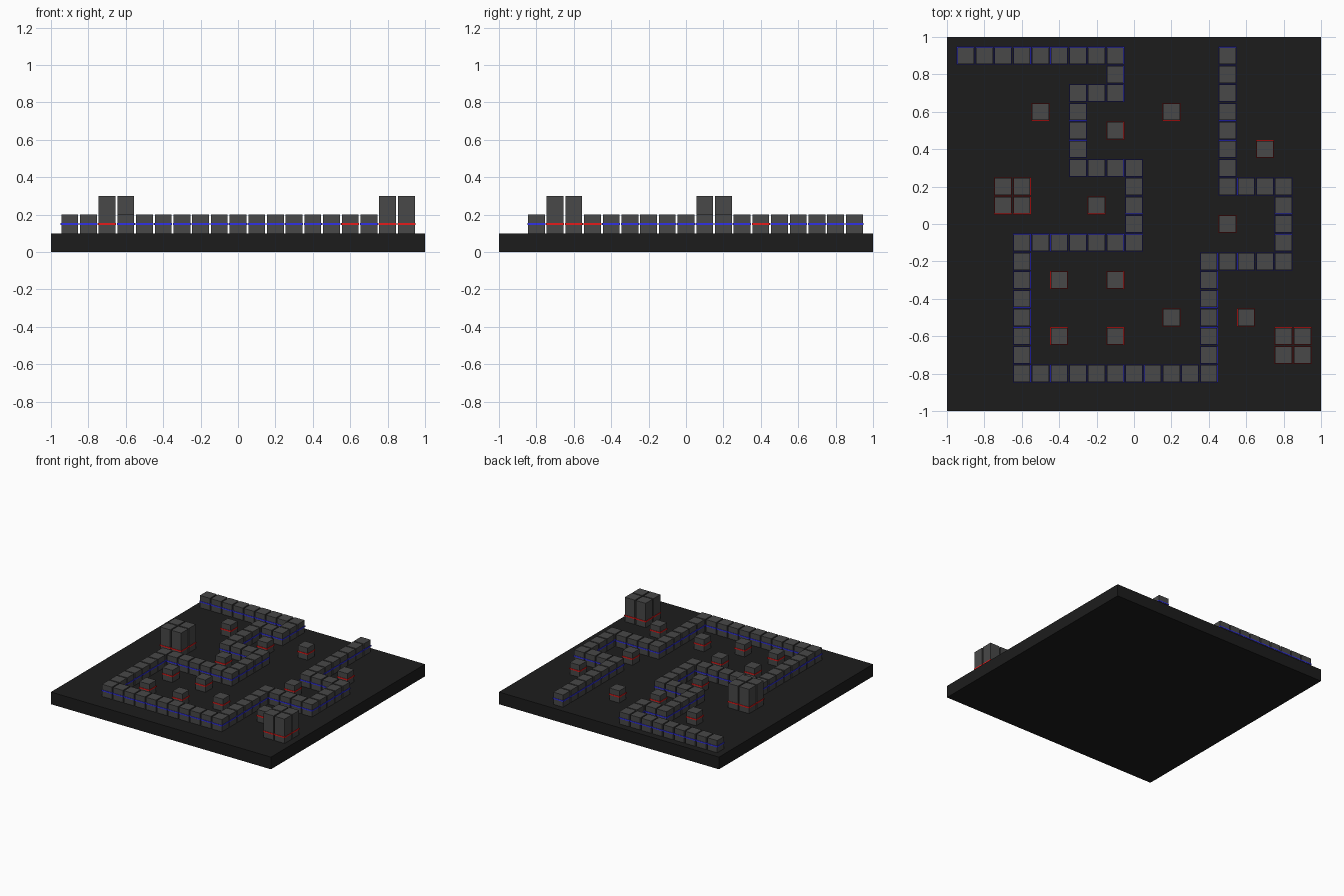
import bpy, bmesh
from mathutils import Matrix, Vector

if "Cube" in bpy.data.objects:
    bpy.data.objects.remove(bpy.data.objects["Cube"])


def material(name, rgb):
    m = bpy.data.materials.new(name)
    m.diffuse_color = (*rgb, 1)
    m.use_nodes = True
    m.node_tree.nodes["Principled BSDF"].inputs["Base Color"].default_value = m.diffuse_color
    return m


def boxes(name, centres, width, z0, z1, mat):
    """One object made of equal square boxes standing at the given (x, y) centres."""
    bm = bmesh.new()
    for x, y in centres:
        m = Matrix.Translation((x, y, (z0 + z1) / 2)) @ Matrix.Diagonal((width, width, z1 - z0, 1))
        bmesh.ops.create_cube(bm, size=1, matrix=m)
    mesh = bpy.data.meshes.new(name)
    bm.to_mesh(mesh)
    bm.free()
    mesh.materials.append(mat)
    obj = bpy.data.objects.new(name, mesh)
    bpy.context.collection.objects.link(obj)
    return obj


black = material("base_black", (0.012, 0.012, 0.012))
grey = material("block_grey", (0.065, 0.065, 0.065))
blue = material("path_blue", (0.03, 0.03, 0.8))
red = material("tower_red", (0.8, 0.01, 0.01))

PITCH, BLOCK, BAND = 0.1, 0.09, 0.096

# winding wall: corner cells, walked one cell at a time
corners = [(-9, 9), (-1, 9), (-1, 7), (-3, 7), (-3, 3), (0, 3), (0, -1), (-6, -1),
           (-6, -8), (4, -8), (4, -2), (8, -2), (8, 2), (5, 2), (5, 9)]
path = [corners[0]]
for (ax, ay), (bx, by) in zip(corners, corners[1:]):
    n = max(abs(bx - ax), abs(by - ay))
    path += [(ax + (bx - ax) * i // n, ay + (by - ay) * i // n) for i in range(1, n + 1)]

# single small towers and two clusters of four tall ones
small = [(-5, 6), (-1, 5), (2, 6), (7, 4), (-2, 1), (5, 0), (-4, -3), (-1, -3),
         (-4, -6), (-1, -6), (2, -5), (6, -5)]
tall = [(x + i, y + j) for x, y in [(-7, 1), (8, -7)] for i in (0, 1) for j in (0, 1)]

# base plate
boxes("base_plate", [(0, 0)], 2, 0, 0.1, black)

# blocks with a thin coloured band around each
for name, cells, top, colour in [("path", path, 0.2, blue),
                                 ("small_tower", small, 0.2, red),
                                 ("tall_tower", tall, 0.3, red)]:
    pts = [(x * PITCH, y * PITCH) for x, y in cells]
    boxes(name + "_blocks", pts, BLOCK, 0.1, top, grey)
    boxes(name + "_bands", pts, BAND, 0.145, 0.155, colour)
